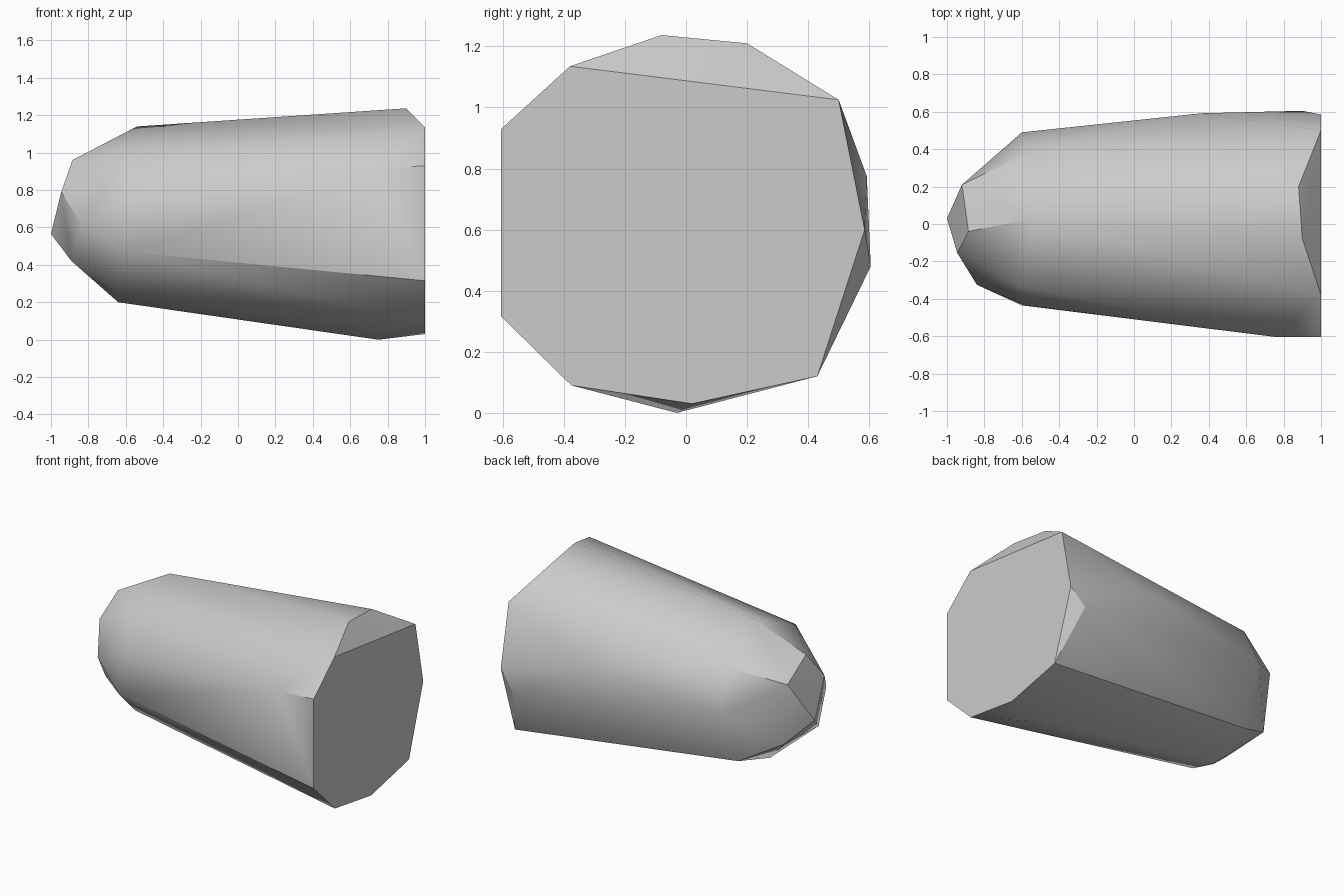
import bpy
import bmesh
import math

cube = bpy.data.objects.get("Cube")
if cube:
    bpy.data.objects.remove(cube, do_unlink=True)

# Stone colour
stone = bpy.data.materials.new("light_grey_stone")
stone.use_nodes = True
grey = (0.6, 0.6, 0.6, 1)
stone.diffuse_color = grey
stone.node_tree.nodes["Principled BSDF"].inputs["Base Color"].default_value = grey

# Flat cut end, an outline in y and z
cut_outline = [(-.605, .93), (-.605, .315), (-.375, .09), (.02, .03),
               (.43, .12), (.585, .6), (.5, 1.025), (-.38, 1.135)]
corners = [(1, y, z) for y, z in cut_outline]

# Chamfer corners close to the cut end
corners += [(.88, .2, 1.21), (.9, -.08, 1.237), (.9, .605, .48),
            (.36, .592, .775), (.75, -.03, 0), (.75, -.603, .915)]

# Shoulder ring where the body starts to round off
corners += [(-.54, .03, 1.14), (-.6, -.335, .98), (-.575, -.437, .73),
            (-.6, -.435, .47), (-.645, -.2, .26), (-.64, 0, .2),
            (-.63, .33, .3), (-.6, .49, .68), (-.57, .38, .95)]

# Blunt tip
corners += [(-.885, -.04, .96), (-.945, -.155, .79), (-.92, .21, .857),
            (-.84, -.325, .62), (-1, .03, .565), (-.89, -.17, .42),
            (-.88, .195, .43)]

# Wrap the corners in one closed convex body
bm = bmesh.new()
for corner in corners:
    bm.verts.new(corner)
hull = bmesh.ops.convex_hull(bm, input=bm.verts)
loose = {v for v in hull["geom_interior"] + hull["geom_unused"]
         if isinstance(v, bmesh.types.BMVert)}
bmesh.ops.delete(bm, geom=list(loose), context="VERTS")
bmesh.ops.dissolve_limit(bm, angle_limit=math.radians(1),
                         verts=bm.verts, edges=bm.edges)
bmesh.ops.recalc_face_normals(bm, faces=bm.faces)

mesh = bpy.data.meshes.new("faceted_stone")
bm.to_mesh(mesh)
bm.free()
mesh.materials.append(stone)
body = bpy.data.objects.new("faceted_stone", mesh)
bpy.context.collection.objects.link(body)

# Soft shading along the body, crisp at the strong edges
bpy.ops.object.select_all(action="DESELECT")
body.select_set(True)
bpy.context.view_layer.objects.active = body
bpy.ops.object.shade_smooth_by_angle(angle=math.radians(30))
